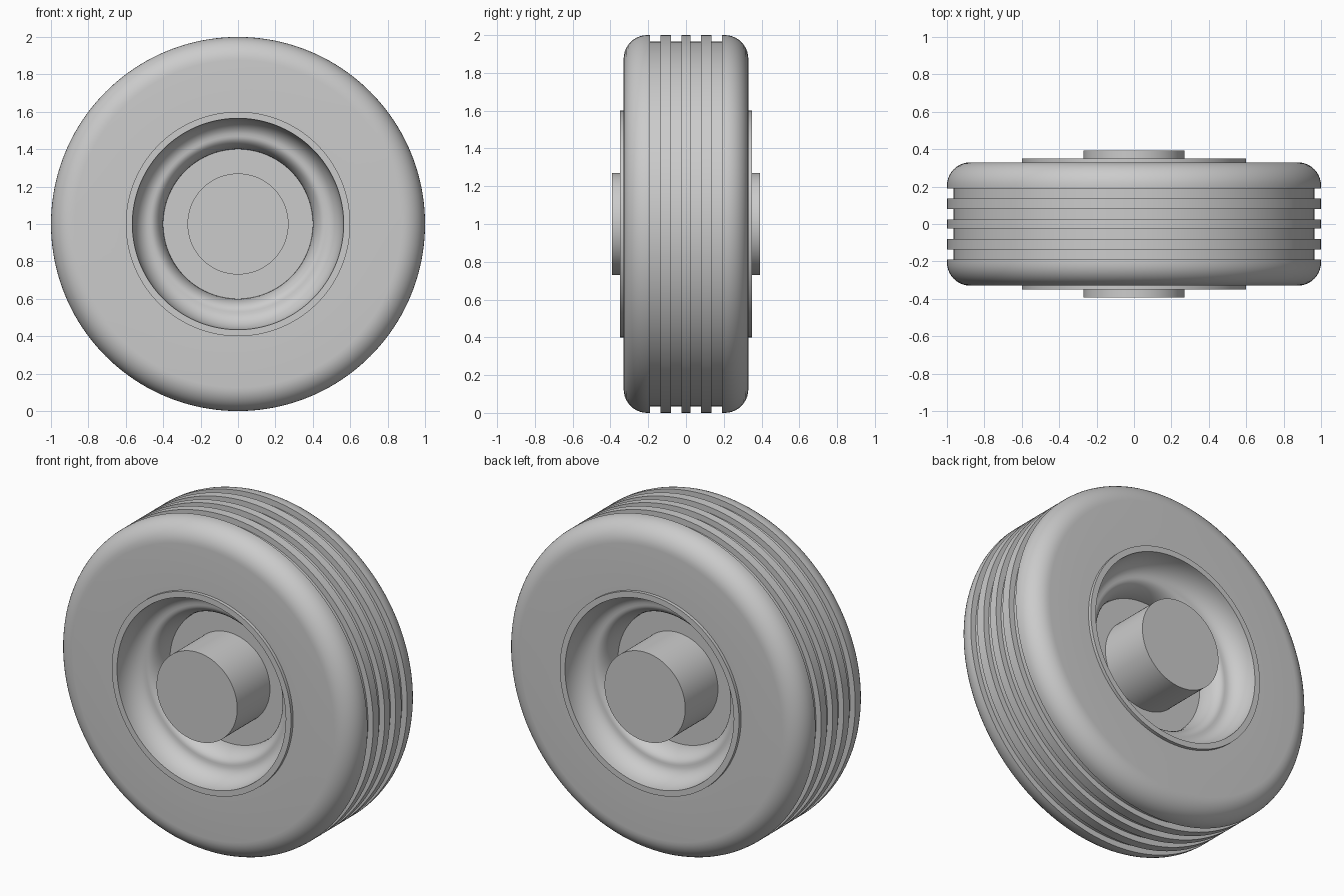
import bpy, bmesh, math

if "Cube" in bpy.data.objects:
    bpy.data.objects.remove(bpy.data.objects["Cube"])

SEG = 160  # steps around the axle

grey = bpy.data.materials.new("light_grey")
grey.diffuse_color = (0.6, 0.6, 0.6, 1)
grey.use_nodes = True
grey.node_tree.nodes["Principled BSDF"].inputs["Base Color"].default_value = grey.diffuse_color


def lathe(name, profile):
    """Spin (radius, y) points, listed from -y to +y, around the axle at z = 1."""
    bm = bmesh.new()
    rings = []
    for i in range(SEG):
        a = 2 * math.pi * i / SEG
        rings.append([bm.verts.new((r * math.sin(a), y, 1 + r * math.cos(a)))
                      for r, y in profile])
    for i in range(SEG):
        p, q = rings[i], rings[(i + 1) % SEG]
        for j in range(len(profile) - 1):
            bm.faces.new((p[j], q[j], q[j + 1], p[j + 1]))
    bmesh.ops.remove_doubles(bm, verts=bm.verts, dist=1e-5)
    mesh = bpy.data.meshes.new(name)
    bm.to_mesh(mesh)
    bm.free()
    mesh.materials.append(grey)
    ob = bpy.data.objects.new(name, mesh)
    bpy.context.collection.objects.link(ob)
    bpy.ops.object.select_all(action='DESELECT')
    ob.select_set(True)
    bpy.context.view_layer.objects.active = ob
    bpy.ops.object.shade_smooth_by_angle(angle=math.radians(30))
    return ob


def both_sides(half):
    """Add the mirrored back half to a front-half profile."""
    return half + [(r, -y) for r, y in reversed(half)]


def quarter(n):
    return [math.pi / 2 * k / n for k in range(n + 1)]


# tyre: flat side wall, rounded shoulder, four square tread grooves
tyre = [(0.59, -0.33)]
tyre += [(0.875 + 0.125 * math.sin(t), -0.205 - 0.125 * math.cos(t)) for t in quarter(10)]
for y0, y1 in ((-0.19, -0.135), (-0.08, -0.025)):
    tyre += [(1.0, y0), (0.965, y0), (0.965, y1), (1.0, y1)]
lathe("tyre", both_sides(tyre))

# rim: flat disc, S-shaped dish, thin flange standing proud of the tyre
rim = [(0.26, -0.08)]
rim += [(0.47 - 0.07 * math.cos(t), -0.08 - 0.13 * math.sin(t)) for t in quarter(10)]
rim += [(0.47 + 0.095 * math.sin(t), -0.35 + 0.14 * math.cos(t)) for t in quarter(10)][1:]
rim += [(0.60, -0.35), (0.60, -0.325)]
lathe("rim", both_sides(rim))

# hub: plain cylinder right through the wheel
lathe("hub", both_sides([(0, -0.393), (0.27, -0.393)]))
